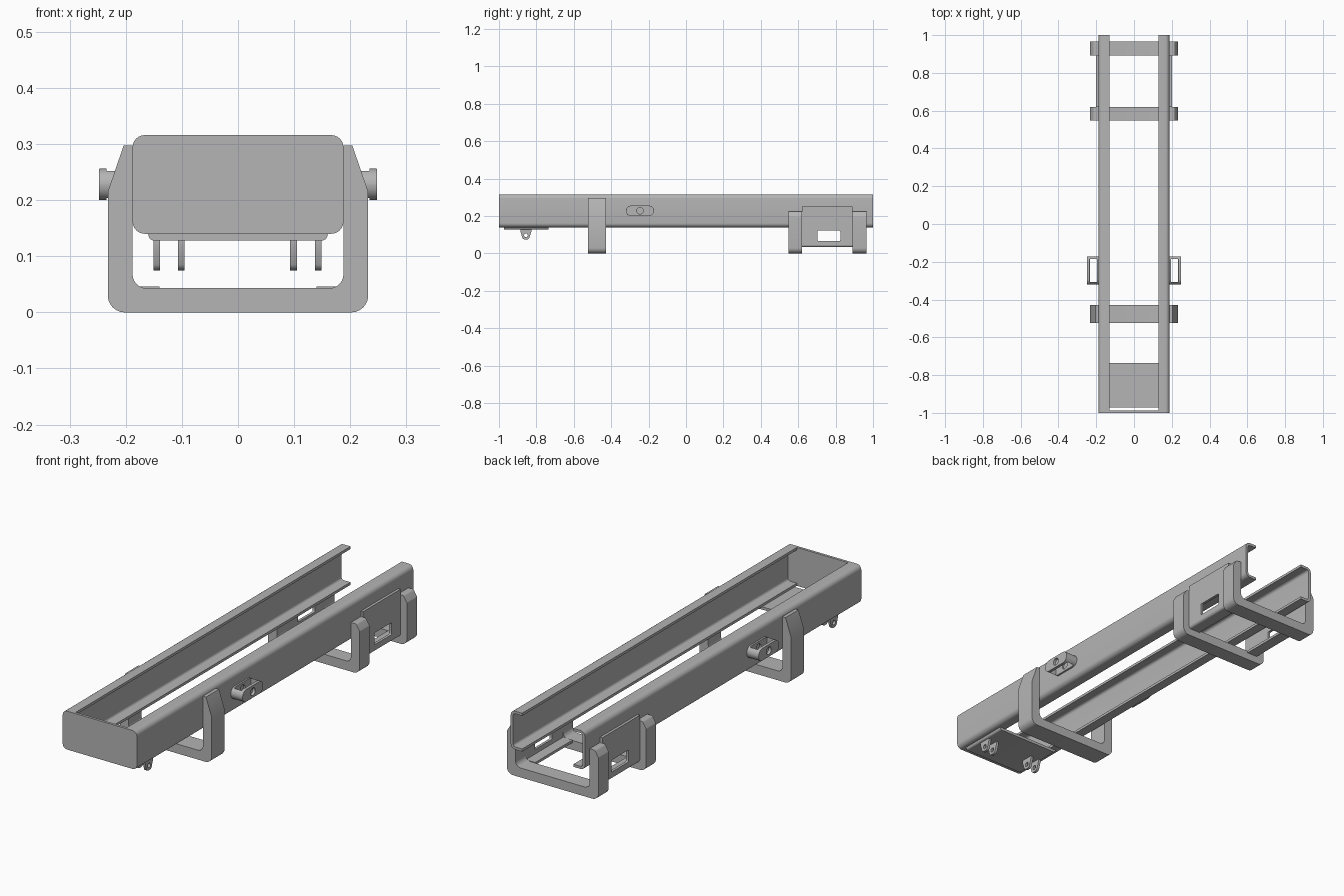
import bpy, bmesh, math
from mathutils import Matrix, Vector

if "Cube" in bpy.data.objects:
    bpy.data.objects.remove(bpy.data.objects["Cube"])

GREY = (0.46, 0.46, 0.46, 1)
steel = bpy.data.materials.new("grey steel")
steel.use_nodes = True
steel.diffuse_color = GREY
steel.node_tree.nodes["Principled BSDF"].inputs["Base Color"].default_value = GREY

# Where profile coordinates (u, v, depth) go for each extrusion axis
AXES = {
    "x": Matrix(((0, 0, 1), (1, 0, 0), (0, 1, 0))),
    "y": Matrix(((1, 0, 0), (0, 0, 1), (0, 1, 0))),
}


def fillet(corners, steps=6):
    """Round each (u, v, radius) corner of a closed outline."""
    out = []
    for i, (u, v, r) in enumerate(corners):
        p = Vector((u, v))
        if r == 0:
            out.append(p)
            continue
        a = (Vector(corners[i - 1][:2]) - p).normalized()
        b = (Vector(corners[(i + 1) % len(corners)][:2]) - p).normalized()
        half = a.angle(b) / 2
        reach = r / math.tan(half)
        centre = p + (a + b).normalized() * (r / math.sin(half))
        start, end = p + a * reach - centre, p + b * reach - centre
        sweep = start.angle_signed(end)
        for k in range(steps + 1):
            out.append(centre + Matrix.Rotation(-sweep * k / steps, 2) @ start)
    return out


def rect(u0, u1, v0, v1, r=0):
    return fillet([(u0, v0, r), (u1, v0, r), (u1, v1, r), (u0, v1, r)])


def circle(u, v, r, n=24):
    return [Vector((u + r * math.cos(math.tau * k / n),
                    v + r * math.sin(math.tau * k / n))) for k in range(n)]


def extrude(name, outlines, axis, lo, hi, mirror=False, bevel=0):
    """Extrude an outline, with optional hole outlines, from lo to hi along an axis."""
    curve = bpy.data.curves.new(name + "_profile", "CURVE")
    curve.dimensions = "2D"
    curve.fill_mode = "BOTH"
    curve.extrude = (hi - lo) / 2
    for pts in outlines:
        spline = curve.splines.new("POLY")
        spline.points.add(len(pts) - 1)
        for sp, p in zip(spline.points, pts):
            sp.co = (p[0], p[1], 0, 1)
        spline.use_cyclic_u = True
    temp = bpy.data.objects.new(name + "_profile", curve)
    bpy.context.collection.objects.link(temp)
    graph = bpy.context.evaluated_depsgraph_get()
    mesh = bpy.data.meshes.new_from_object(temp.evaluated_get(graph))
    bpy.data.objects.remove(temp)
    bpy.data.curves.remove(curve)

    bm = bmesh.new()
    bm.from_mesh(mesh)
    for v in bm.verts:
        v.co = AXES[axis] @ (v.co + Vector((0, 0, (lo + hi) / 2)))
    bmesh.ops.remove_doubles(bm, verts=bm.verts, dist=1e-5)
    bmesh.ops.recalc_face_normals(bm, faces=bm.faces)
    bm.to_mesh(mesh)
    bm.free()
    mesh.name = name
    mesh.materials.clear()
    mesh.materials.append(steel)
    mesh.shade_smooth()
    mesh.set_sharp_from_angle(angle=math.radians(30))
    obj = bpy.data.objects.new(name, mesh)
    bpy.context.collection.objects.link(obj)
    if bevel:
        mod = obj.modifiers.new("rounded edges", "BEVEL")
        mod.width, mod.segments = bevel, 3
    if mirror:
        obj.modifiers.new("both sides", "MIRROR")
    return obj


W, LOW, HIGH, T = 0.188, 0.14, 0.316, 0.012   # frame half width, heights, sheet

# Side channels, open towards the middle
extrude("side_channels", [fillet([
    (0.13, LOW, 0), (W, LOW, 0.022), (W, HIGH, 0.022), (0.13, HIGH, 0),
    (0.13, HIGH - T, 0), (W - T, HIGH - T, 0.012),
    (W - T, LOW + T, 0.012), (0.13, LOW + T, 0)])], "y", -0.99, 1, mirror=True)

# Front end plate and the mounting plate under the front
extrude("front_end_plate", [rect(-W, W, LOW, HIGH, 0.022)], "y", -1, -0.988)
extrude("mounting_plate", [fillet([
    (-0.16, 0.128, 0.011), (0.16, 0.128, 0.011),
    (0.16, LOW + 0.001, 0), (-0.16, LOW + 0.001, 0)])], "y", -0.972, -0.735)

# Pierced lugs hanging from the mounting plate
for i, x in enumerate((-0.145, -0.101, 0.099, 0.143)):
    extrude(f"lug_{i + 1}", [
        fillet([(-0.885, 0.129, 0), (-0.885, 0.116, 0), (-0.872, 0.075, 0.015),
                (-0.84, 0.075, 0.015), (-0.827, 0.116, 0), (-0.827, 0.129, 0)]),
        circle(-0.856, 0.097, 0.01)], "x", x - 0.006, x + 0.006)


# U-shaped cradles carrying the frame
def cradle(name, arm, y0, y1):
    outer = [(0.232, 0, 0.03)] + arm
    inner = [(W, arm[-1][1], 0), (W, 0.043, 0.025)]
    half = outer + inner
    mirrored = [(-u, v, r) for u, v, r in reversed(half)]
    extrude(name, [fillet(half + mirrored)], "y", y0, y1)


cradle("front_cradle", [(0.232, 0.215, 0), (0.204, 0.297, 0)], -0.523, -0.429)
short_arm = [(0.232, 0.195, 0.01), (0.214, 0.225, 0.01)]
cradle("middle_cradle", short_arm, 0.549, 0.62)
cradle("rear_cradle", short_arm, 0.891, 0.965)

# Slotted side plates between the rear cradles, with an inward lower flange
extrude("side_plates", [rect(0.62, 0.891, 0.046, 0.25),
                        rect(0.702, 0.825, 0.067, 0.122, 0.006)],
        "x", W, W + T, mirror=True)
extrude("side_plate_flanges", [fillet([
    (0.14, 0.034, 0), (W + T, 0.034, 0.012), (W + T, 0.046, 0),
    (0.14, 0.046, 0)])], "y", 0.62, 0.891, mirror=True)

# Side handles: a pierced base, two end posts and a pierced outer bar
Y, Z, R = -0.246, 0.228, 0.028
stadium = rect(Y - 0.075, Y + 0.075, Z - R, Z + R, R - 0.0005)
hole = circle(Y, Z, 0.017)
extrude("handle_bases", [stadium, hole], "x", W, W + 0.008, mirror=True)
extrude("handle_bars", [stadium, hole], "x", 0.234, 0.248, mirror=True, bevel=0.005)
for name, side in (("front", -1), ("rear", 1)):
    post = [p for p in stadium if (p[0] - Y) * side > 0.058]
    extrude(f"handle_{name}_posts", [post], "x", W + 0.004, 0.24, mirror=True)
